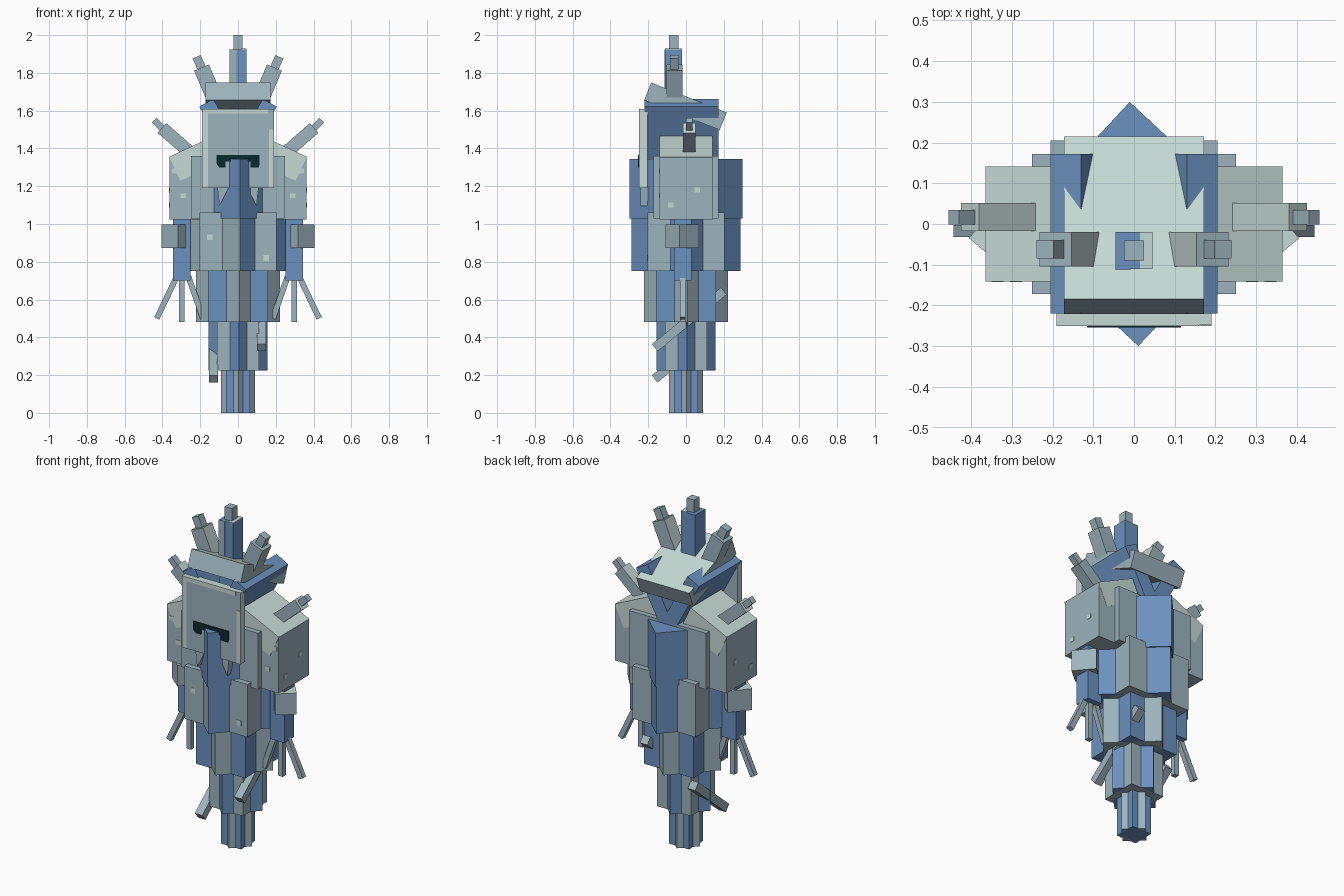
import bpy, bmesh, math
from mathutils import Matrix, Euler, Vector

cube = bpy.data.objects.get("Cube")
if cube:
    bpy.data.objects.remove(cube, do_unlink=True)


def material(name, rgb):
    m = bpy.data.materials.new(name)
    m.use_nodes = True
    m.diffuse_color = (*rgb, 1)
    m.node_tree.nodes["Principled BSDF"].inputs["Base Color"].default_value = (*rgb, 1)
    return m


BLUE = material("steel blue", (0.147, 0.285, 0.520))
GREY = material("blue grey", (0.335, 0.456, 0.509))
PALE = material("pale mint", (0.560, 0.700, 0.670))
DARK = material("mouth black", (0.003, 0.021, 0.030))


def finish(name, bm, mats, rule=None):
    bmesh.ops.recalc_face_normals(bm, faces=bm.faces)
    bm.normal_update()
    if rule:
        for f in bm.faces:
            f.material_index = rule(f.normal)
    me = bpy.data.meshes.new(name)
    bm.to_mesh(me)
    bm.free()
    for m in mats:
        me.materials.append(m)
    ob = bpy.data.objects.new(name, me)
    bpy.context.scene.collection.objects.link(ob)
    return ob


def box(name, centre, size, mats, rot=(0, 0, 0), rule=None):
    """Box with a centre, a size and a rotation in radians."""
    if not isinstance(mats, tuple):
        mats = (mats,)
    bm = bmesh.new()
    mat = Matrix.Translation(centre) @ Euler(rot).to_matrix().to_4x4() @ Matrix.Diagonal((*size, 1))
    bmesh.ops.create_cube(bm, size=1, matrix=mat)
    return finish(name, bm, mats, rule)


def span(name, lo, hi, mats, rule=None):
    """Upright box between two corners."""
    lo, hi = Vector(lo), Vector(hi)
    return box(name, (lo + hi) / 2, hi - lo, mats, rule=rule)


def beam(name, p0, p1, width, mats, rule=None):
    """Square bar from a low point to a high point in the xz or yz plane."""
    p0, p1 = Vector(p0), Vector(p1)
    d = p1 - p0
    rot = (-math.atan2(d.y, d.z), math.atan2(d.x, d.z), 0)
    return box(name, (p0 + p1) / 2, (width, width, d.length), mats, rot, rule)


def prism(name, outline, y0, y1, mats):
    """Extrude an xz outline along y."""
    bm = bmesh.new()
    f = bm.faces.new([bm.verts.new((x, y0, z)) for x, z in outline])
    ext = bmesh.ops.extrude_face_region(bm, geom=[f])["geom"]
    bmesh.ops.translate(bm, vec=(0, y1 - y0, 0), verts=[v for v in ext if isinstance(v, bmesh.types.BMVert)])
    return finish(name, bm, (mats,))


# Tapering body: each tier is a straight box crossed with a turned box
TURN = math.radians(47)
tiers = [  # name, bottom, top, half width x, half width y, turned half diagonal, straight, turned
    ("chest", 1.03, 1.36, 0.25, 0.172, 0.30, GREY, BLUE),
    ("waist", 0.75, 1.06, 0.205, 0.205, 0.29, GREY, BLUE),
    ("upper_tail", 0.48, 0.75, 0.16, 0.16, 0.223, BLUE, GREY),
    ("lower_tail", 0.225, 0.48, 0.11, 0.11, 0.155, GREY, BLUE),
    ("tail_tip", 0.0, 0.225, 0.064, 0.064, 0.09, BLUE, GREY),
]
for name, z0, z1, hx, hy, d, a, b in tiers:
    span(name + "_core", (-hx, -hy, z0), (hx, hy, z1), a)
    s = d * math.sqrt(2)
    rule = (lambda n: int(n.x < -0.3 and n.y < -0.3)) if name == "waist" else None
    zt = z1 - (0.015 if name in ("chest", "waist") else 0)
    box(name + "_turned_core", (0, 0, (z0 + zt) / 2), (s, s, zt - z0), (b, GREY), (0, 0, TURN), rule)

# Two slanting rods through the tail
beam("left_tail_rod", (0.125, -0.165, 0.345), (0.125, 0.20, 0.645), 0.048, GREY)
beam("right_tail_rod", (-0.13, -0.165, 0.18), (-0.13, 0.12, 0.415), 0.048, GREY)

# Face plate with pale borders, mouth and jaw points
span("face_plate", (-0.19, -0.248, 1.19), (0.19, -0.205, 1.61),
     (GREY, PALE), rule=lambda n: int(abs(n.x) > 0.5 or n.z > 0.5))
span("face_left_border", (0.165, -0.25, 1.19), (0.19, -0.247, 1.50), PALE)
span("face_right_border", (-0.19, -0.25, 1.19), (-0.16, -0.247, 1.61), PALE)
span("face_top_border", (-0.16, -0.25, 1.585), (0.16, -0.247, 1.61), PALE)
mouth = [(-0.115, 1.32), (-0.115, 1.365), (0.115, 1.365), (0.115, 1.32), (0.11, 1.30), (0.065, 1.30),
         (0.065, 1.33), (-0.065, 1.33), (-0.065, 1.30), (-0.10, 1.30)]
prism("mouth", mouth, -0.254, -0.247, DARK)
for s, side in ((1, "left"), (-1, "right")):
    prism(side + "_jaw_point", [(s * 0.11, 1.20), (s * 0.045, 1.20), (s * 0.098, 1.095)], -0.24, -0.20, GREY)

# Crown plate, tilted down towards the back
tilt = math.radians(-21.5)
box("crown_plate", (0, -0.003, 1.623), (0.345, 0.43, 0.10), (GREY, PALE), (tilt, 0, 0),
    rule=lambda n: int(n.z > 0.8))

# Central horn with half painted faces
span("middle_horn", (-0.046, -0.11, 1.55), (0.046, -0.02, 1.925), BLUE)
span("middle_horn_front_stripe", (-0.046, -0.113, 1.70), (-0.008, -0.109, 1.925), GREY)
span("middle_horn_top_patch", (0.015, -0.11, 1.923), (0.046, -0.02, 1.928), PALE)
span("middle_horn_tip", (-0.024, -0.09, 1.925), (0.024, -0.041, 2.0), GREY)

for s, side in ((1, "left"), (-1, "right")):
    # Leaning head panels that form a V behind the face
    panel = [(0.205, 1.622), (0.13, 1.662), (-0.03, 1.361), (0.045, 1.321)]
    prism(side + "_head_panel", [(s * x, z) for x, z in panel], -0.22, 0.172, BLUE)

    # Side horns
    horn = (GREY, PALE)
    beam(side + "_horn", (s * 0.105, -0.062, 1.62), (s * 0.193, -0.062, 1.828), 0.085, horn,
         rule=lambda n, s=s: int(n.x * s < -0.5))
    beam(side + "_horn_tip", (s * 0.19, -0.062, 1.82), (s * 0.219, -0.062, 1.885), 0.046, GREY)

    # Shoulder pad and its spike
    box(side + "_shoulder_pad", (s * 0.217, 0, 1.347), (0.26, 0.282, 0.14), (GREY, PALE),
        (0, s * math.radians(25), 0), rule=lambda n: int(abs(n.y) > 0.5 or n.z > 0.5))
    beam(side + "_shoulder_spike", (s * 0.25, 0.017, 1.375), (s * 0.403, 0.017, 1.508), 0.068,
         (GREY, PALE), rule=lambda n: int(n.z > 0.5))
    beam(side + "_shoulder_spike_tip", (s * 0.39, 0.017, 1.497), (s * 0.443, 0.017, 1.549), 0.036, GREY)

    # Arm, forearm and turned bracelet
    span(side + "_upper_arm", (min(s * 0.2, s * 0.362), -0.14, 1.025),
         (max(s * 0.2, s * 0.362), 0.14, 1.35), GREY)
    box(side + "_forearm", (s * 0.298, -0.017, 0.87), (0.094, 0.092, 0.34), BLUE)
    box(side + "_bracelet", (s * 0.318, -0.02, 0.935), (0.115, 0.135, 0.125), (GREY, PALE),
        (0, 0, s * math.radians(40)), rule=lambda n: int(n.z > 0.5))

    # Three fingers
    for i, (top, tip) in enumerate(((0.262, 0.185), (0.298, 0.298), (0.325, 0.43))):
        low = 0.48 if i == 1 else 0.50
        beam(f"{side}_finger_{i + 1}", (s * tip, -0.017, low), (s * top, -0.017, 0.72), 0.03, GREY)

    # Pale spots on the upper arm
    for i, (x, z) in enumerate(((0.235, 1.09), (0.29, 1.15), (0.335, 1.28))):
        box(f"{side}_arm_spot_{i + 1}", (s * x, -0.14, z), (0.03, 0.004, 0.025), PALE)
    for i, (y, z) in enumerate(((-0.08, 1.10), (0.06, 1.18))):
        box(f"{side}_arm_side_spot_{i + 1}", (s * 0.362, y, z), (0.004, 0.03, 0.025), PALE)

# Pale spots on the waist
for i, (x, z) in enumerate(((-0.15, 0.93), (0.15, 0.82))):
    box(f"waist_spot_{i + 1}", (x, -0.205, z), (0.03, 0.004, 0.03), PALE)
